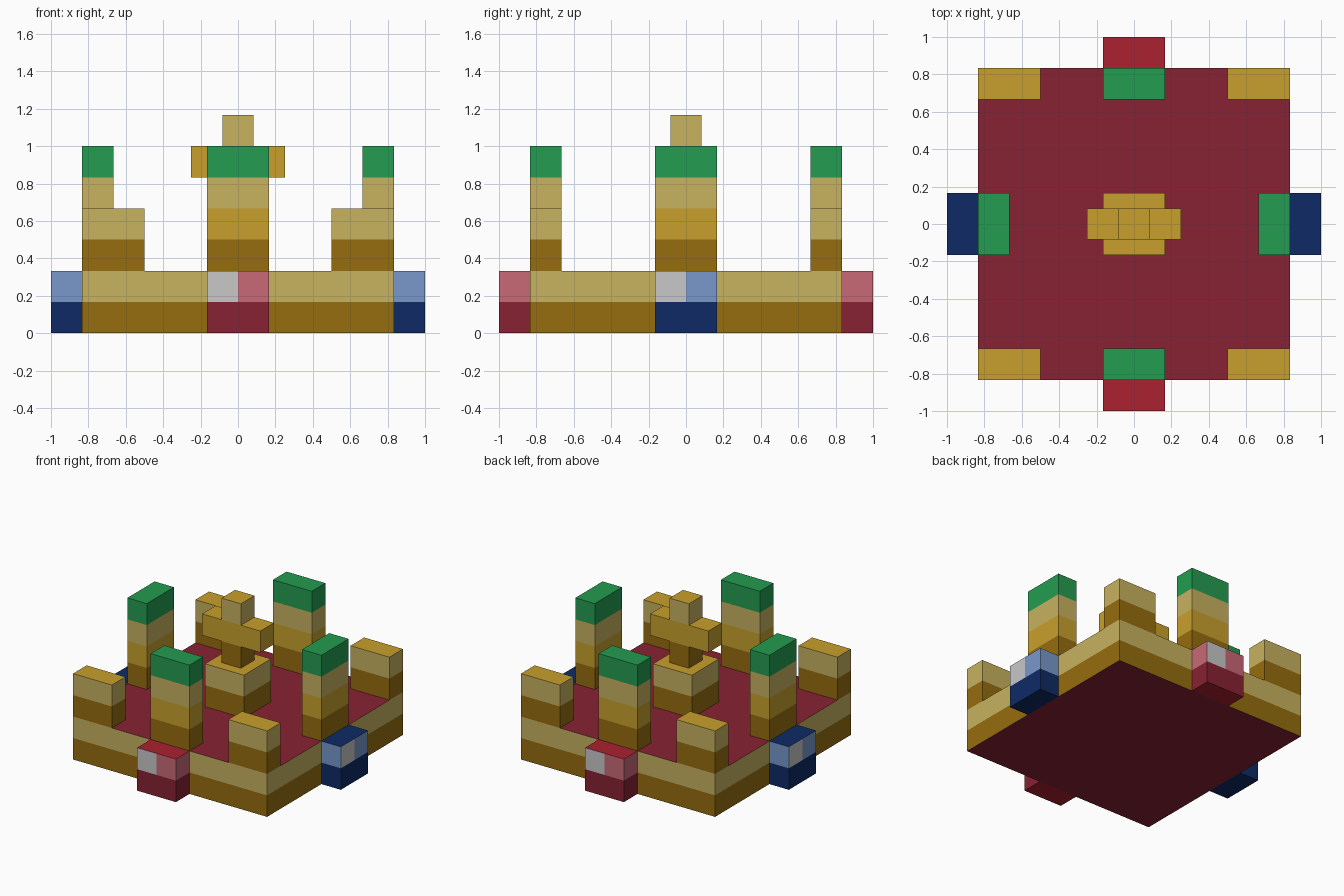
import bpy
import bmesh
from math import pi
from mathutils import Matrix

U = 1 / 6  # one block

if "Cube" in bpy.data.objects:
    bpy.data.objects.remove(bpy.data.objects["Cube"])


def linear(c):
    c /= 255
    return c / 12.92 if c <= 0.04045 else ((c + 0.055) / 1.055) ** 2.4


PALETTE = {
    "brown": (150, 109, 15), "sand": (200, 178, 96), "gold": (200, 160, 45),
    "green": (36, 156, 80), "crimson": (136, 34, 51), "red": (170, 33, 48),
    "pink": (200, 105, 118), "pale_grey": (200, 200, 200),
    "light_blue": (120, 153, 204), "navy": (14, 42, 102),
}
NAMES = list(PALETTE)
MATERIALS = []
for name, rgb in PALETTE.items():
    mat = bpy.data.materials.new(name)
    mat.use_nodes = True
    colour = (*map(linear, rgb), 1)
    mat.diffuse_color = colour
    bsdf = mat.node_tree.nodes["Principled BSDF"]
    bsdf.inputs["Base Color"].default_value = colour
    bsdf.inputs["Roughness"].default_value = 0.9
    MATERIALS.append(mat)


def rect(x0, x1, y0, y1):
    return [(x0, y0), (x1, y0), (x1, y1), (x0, y1)]


def stack(name, outline, z, layers, cap, turns=0, centre=None):
    """Prism of one-block layers; a layer is a colour or one colour per side."""
    bm = bmesh.new()
    rings = [[bm.verts.new((x * U, y * U, (z + k) * U)) for x, y in outline]
             for k in range(len(layers) + 1)]
    n = len(outline)
    for low, high, layer in zip(rings, rings[1:], layers):
        for i in range(n):
            j = (i + 1) % n
            face = bm.faces.new((low[i], low[j], high[j], high[i]))
            face.material_index = NAMES.index(layer if isinstance(layer, str) else layer[i])
    caps = [bm.faces.new(rings[0][::-1]), bm.faces.new(rings[-1])]
    for face in caps:
        face.material_index = NAMES.index(cap)
    if centre:
        bmesh.ops.inset_individual(bm, faces=caps, thickness=U)
        for face in caps:
            face.material_index = NAMES.index(centre)
    bm.transform(Matrix.Rotation(turns * pi / 2, 4, "Z"))
    mesh = bpy.data.meshes.new(name)
    bm.to_mesh(mesh)
    bm.free()
    for mat in MATERIALS:
        mesh.materials.append(mat)
    obj = bpy.data.objects.new(name, mesh)
    bpy.context.collection.objects.link(obj)
    return obj


# Walled base with its courtyard floor
stack("base_walls", rect(-5, 5, -5, 5), 0, ["brown", "sand"], "gold", centre="crimson")

# Gate blocks and tall towers on each side
gate_outline = [(-1, -6), (0, -6), (1, -6), (1, -5), (-1, -5)]
for turns, side in enumerate(("front", "left", "back", "right")):
    dark, light, top = (("crimson", "pink", "red"), ("navy", "light_blue", "navy"))[turns % 2]
    stack(side + "_gate", gate_outline, 0, [dark, ["pale_grey"] + [light] * 4], top, turns)
    stack(side + "_tower", rect(-1, 1, -5, -4), 2,
          ["brown", "gold", "sand", "green"], "green", turns)

# Low corner towers
for sx, x_side in ((-1, "right"), (1, "left")):
    for sy, y_side in ((-1, "front"), (1, "back")):
        xs, ys = sorted((sx * 3, sx * 5)), sorted((sy * 4, sy * 5))
        stack(f"{y_side}_{x_side}_corner", rect(*xs, *ys), 2, ["brown", "sand"], "gold")

# Central pedestal carrying a cross
stack("pedestal", rect(-1, 1, -1, 1), 2, ["brown", "sand"], "gold")
post = rect(-0.5, 0.5, -0.5, 0.5)
stack("cross_post", post, 4, ["brown"], "gold")
stack("cross_arms", rect(-1.5, 1.5, -0.5, 0.5), 5, ["gold"], "gold")
stack("cross_head", post, 6, ["sand"], "gold")
